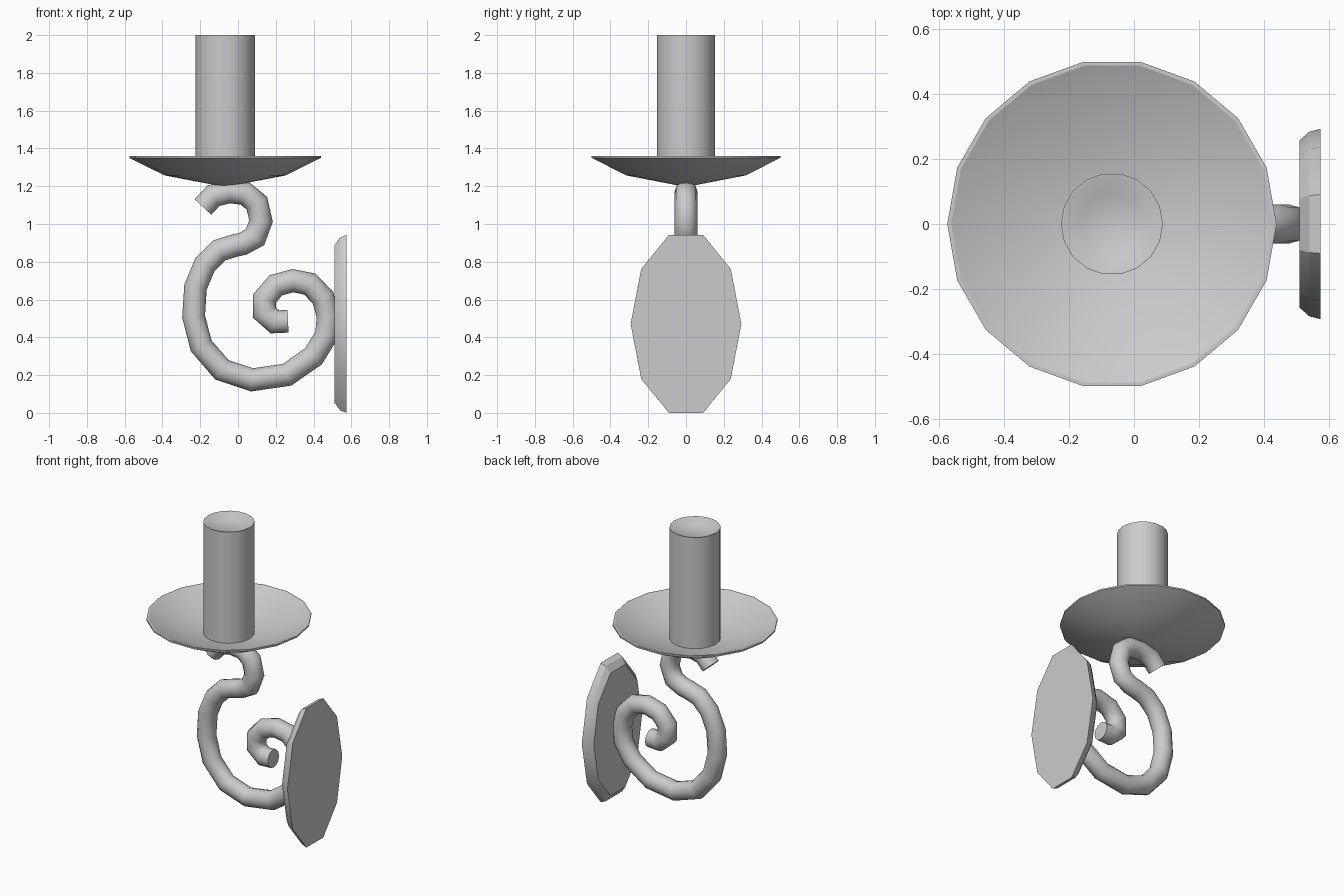
import bpy, bmesh
from math import cos, sin, pi, radians
from mathutils import Vector

if "Cube" in bpy.data.objects:
    bpy.data.objects.remove(bpy.data.objects["Cube"])

CX = -0.068  # axis of candle and dish


def make(name, rings, closed_ends=True, smooth=40):
    """Skin a list of equal-length vertex rings and cap both ends."""
    bm = bmesh.new()
    vr = [[bm.verts.new(p) for p in r] for r in rings]
    for a, b in zip(vr, vr[1:]):
        n = len(a)
        for i in range(n):
            j = (i + 1) % n
            bm.faces.new((a[i], a[j], b[j], b[i]))
    if closed_ends:
        bm.faces.new(vr[0])
        bm.faces.new(vr[-1])
    bmesh.ops.remove_doubles(bm, verts=bm.verts, dist=0.0005)
    bmesh.ops.recalc_face_normals(bm, faces=bm.faces)
    me = bpy.data.meshes.new(name)
    bm.to_mesh(me)
    bm.free()
    ob = bpy.data.objects.new(name, me)
    bpy.context.collection.objects.link(ob)
    bpy.ops.object.select_all(action='DESELECT')
    ob.select_set(True)
    bpy.context.view_layer.objects.active = ob
    if smooth:
        bpy.ops.object.shade_smooth_by_angle(angle=radians(smooth))
    return ob


def lathe(name, profile, n=18, smooth=40):
    rings = [[(CX + r * cos(2 * pi * i / n), r * sin(2 * pi * i / n), z)
              for i in range(n)] for r, z in profile]
    return make(name, rings, smooth=smooth)


# Drip dish: shallow faceted bowl
lathe("drip_dish", [(0.02, 1.2), (0.32, 1.257), (0.507, 1.35), (0.507, 1.36),
                    (0.495, 1.36), (0.31, 1.275), (0.02, 1.225)], smooth=25)

# Candle with a dished top
lathe("candle", [(0.157, 1.23), (0.157, 2.0), (0.15, 2.0), (0.095, 1.97)])

# Scrolled arm: round tube mitred along a flat path
path = [(0.265, 0.485), (0.195, 0.482), (0.14, 0.53), (0.14, 0.605),
        (0.2, 0.675), (0.29, 0.70), (0.38, 0.682), (0.45, 0.61),
        (0.477, 0.51), (0.468, 0.41), (0.40, 0.30), (0.26, 0.202),
        (0.075, 0.175), (-0.085, 0.228), (-0.195, 0.355), (-0.235, 0.51),
        (-0.225, 0.665), (-0.175, 0.785), (-0.10, 0.86), (-0.02, 0.885),
        (0.025, 0.895), (0.09, 0.93), (0.122, 1.015), (0.10, 1.11),
        (0.04, 1.16), (-0.045, 1.17), (-0.13, 1.15), (-0.185, 1.09)]
pts = [Vector(p) for p in path]
R, SIDES = 0.06, 12
rings = []
for k, p in enumerate(pts):
    d0 = (p - pts[k - 1]).normalized() if k else (pts[1] - p).normalized()
    d1 = (pts[k + 1] - p).normalized() if k < len(pts) - 1 else d0
    t = (d0 + d1).normalized()
    side = Vector((-t.y, t.x)) / max(t.dot(d0), 0.8)
    rings.append([(p.x + R * cos(a) * side.x, R * sin(a), p.y + R * cos(a) * side.y)
                  for a in (2 * pi * i / SIDES for i in range(SIDES))])
make("scroll_arm", rings, smooth=50)

# Wall plate: ten-sided oval with a rounded front edge
plate = [[(x, 0.293 * s * cos(2 * pi * i / 10), 0.471 + 0.495 * s * sin(2 * pi * i / 10))
          for i in range(10)] for x, s in [(0.51, 0.88), (0.54, 0.97), (0.575, 1.0)]]
make("wall_plate", plate, smooth=30)
